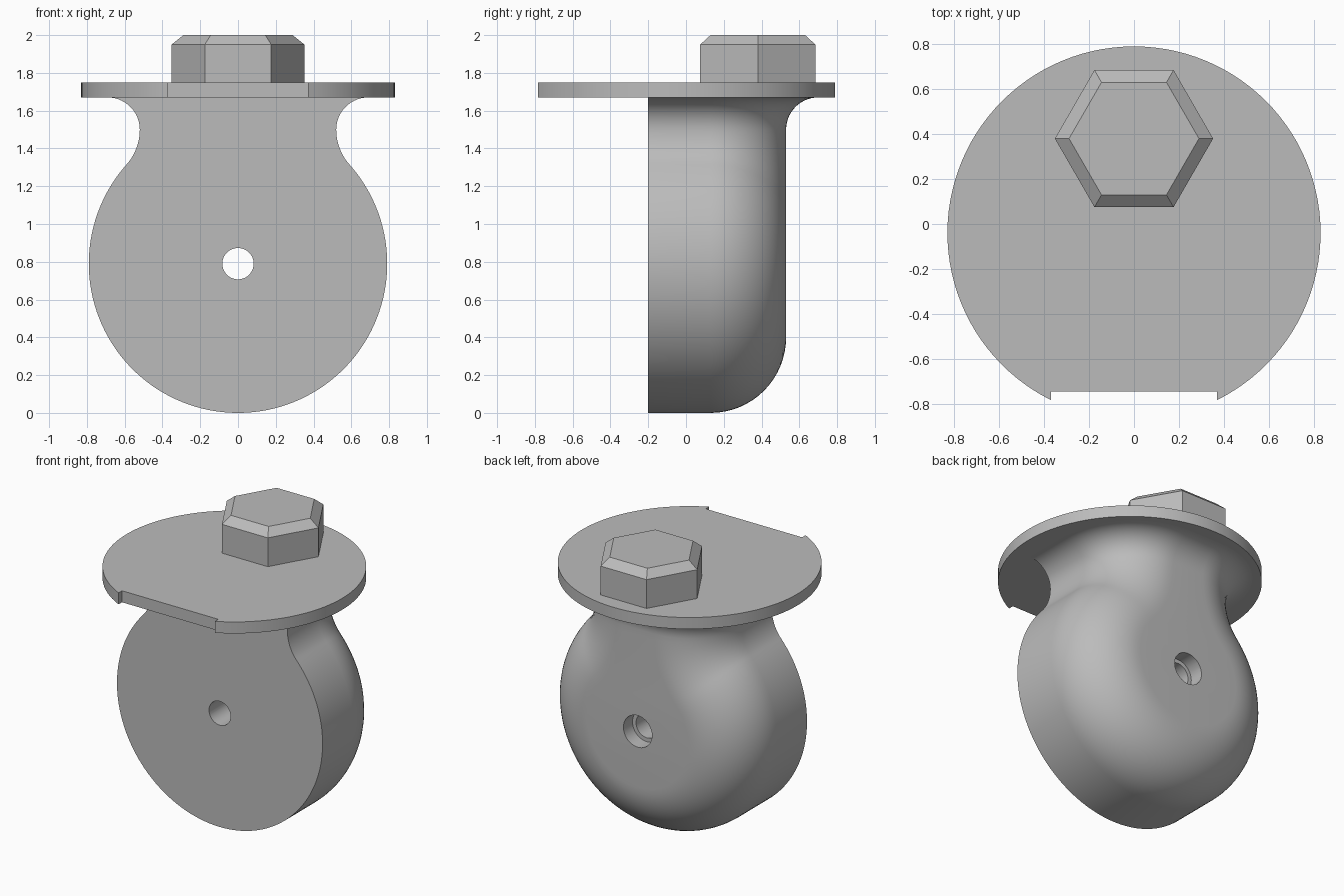
import bpy, bmesh
from math import sin, cos, pi, radians, sqrt, atan2

cube = bpy.data.objects.get("Cube")
if cube:
    bpy.data.objects.remove(cube)

grey = bpy.data.materials.new("plain grey")
grey.use_nodes = True
grey.diffuse_color = (0.5, 0.5, 0.5, 1)
grey.node_tree.nodes["Principled BSDF"].inputs["Base Color"].default_value = (0.5, 0.5, 0.5, 1)


def finish(name, bm):
    """Turn a bmesh into a linked object."""
    bmesh.ops.recalc_face_normals(bm, faces=bm.faces)
    mesh = bpy.data.meshes.new(name)
    bm.to_mesh(mesh)
    bm.free()
    mesh.materials.append(grey)
    obj = bpy.data.objects.new(name, mesh)
    bpy.context.collection.objects.link(obj)
    return obj


def loft(name, rings):
    """Skin closed rings of equal length and cap both ends."""
    bm = bmesh.new()
    rows = [[bm.verts.new(p) for p in ring] for ring in rings]
    n = len(rows[0])
    for a, b in zip(rows, rows[1:]):
        for i in range(n):
            j = (i + 1) % n
            bm.faces.new((a[i], a[j], b[j], b[i]))
    bm.faces.new(rows[0])
    bm.faces.new(rows[-1])
    bmesh.ops.remove_doubles(bm, verts=bm.verts, dist=1e-5)
    bmesh.ops.dissolve_degenerate(bm, edges=bm.edges, dist=1e-5)
    return finish(name, bm)


def smooth(obj):
    bpy.ops.object.select_all(action="DESELECT")
    obj.select_set(True)
    bpy.context.view_layer.objects.active = obj
    bpy.ops.object.shade_smooth_by_angle(angle=radians(30))


# Body: round lobe, concave blend, neck and flare, all with a rounded back edge
ROUND, LOBE, NECK, NECK_Z, FLARE = 0.4, 0.79, 0.52, 1.5, 0.17
BLEND = 0.279
FRONT, BACK = -0.2, 0.53
tangent = atan2(NECK_Z - LOBE, NECK + BLEND)

# Each station holds inner x, inner z, normal x, normal z, rounding radius
stations = []
for i in range(49):
    a = -pi / 2 + (tangent + pi / 2) * i / 48
    r = LOBE - ROUND
    stations.append((r * cos(a), LOBE + r * sin(a), cos(a), sin(a), ROUND))
for i in range(1, 13):
    a = tangent * (1 - i / 12)
    r = BLEND + ROUND
    stations.append((NECK + BLEND - r * cos(a), NECK_Z - r * sin(a), cos(a), sin(a), ROUND))
for i in range(1, 15):
    a = pi / 2 * i / 14
    stations.append((NECK - ROUND, NECK_Z + FLARE * sin(a), 1, 0, ROUND + FLARE * (1 - cos(a))))


def body_ring(x, z, nx, nz, r):
    half = [(x + r * nx, FRONT, z + r * nz)]
    for k in range(17):
        t = pi / 2 * k / 16
        half.append((x + r * nx * cos(t), BACK - ROUND + r * sin(t), z + r * nz * cos(t)))
    return half + [(-px, py, pz) for px, py, pz in reversed(half)]


body = loft("body", [body_ring(*s) for s in stations])


# Stepped hole through the body
def drill(target, radius, y0, y1):
    rings = [[(radius * cos(2 * pi * i / 48), y, LOBE + radius * sin(2 * pi * i / 48))
              for i in range(48)] for y in (y0, y1)]
    cutter = loft("hole_cutter", rings)
    cutter.hide_render = True
    bpy.ops.object.select_all(action="DESELECT")
    bpy.context.view_layer.objects.active = target
    mod = target.modifiers.new("hole", "BOOLEAN")
    mod.operation, mod.solver, mod.object = "DIFFERENCE", "EXACT", cutter
    bpy.ops.object.modifier_apply(modifier=mod.name)
    bpy.data.objects.remove(cutter)


drill(body, 0.083, FRONT - 0.1, BACK + 0.1)
drill(body, 0.11, BACK - 0.1, BACK + 0.1)
smooth(body)

# Flange: disc with a shallow notch at the front
R, CY, NOTCH_X, NOTCH_Y = 0.83, -0.04, 0.37, -0.745
start = atan2(-sqrt(R * R - NOTCH_X ** 2), NOTCH_X)
sweep = 2 * (pi / 2 - start)
outline = [(R * cos(start + sweep * i / 96), CY + R * sin(start + sweep * i / 96)) for i in range(97)]
outline += [(-NOTCH_X, NOTCH_Y), (NOTCH_X, NOTCH_Y)]
flange = loft("flange", [[(x, y, z) for x, y in outline] for z in (1.67, 1.75)])
smooth(flange)

# Bolt head: chamfered hexagon
loft("bolt_head", [[(r * cos(pi / 3 * i), 0.38 + r * sin(pi / 3 * i), z) for i in range(6)]
                   for r, z in ((0.352, 1.75), (0.352, 1.95), (0.289, 2.0))])
